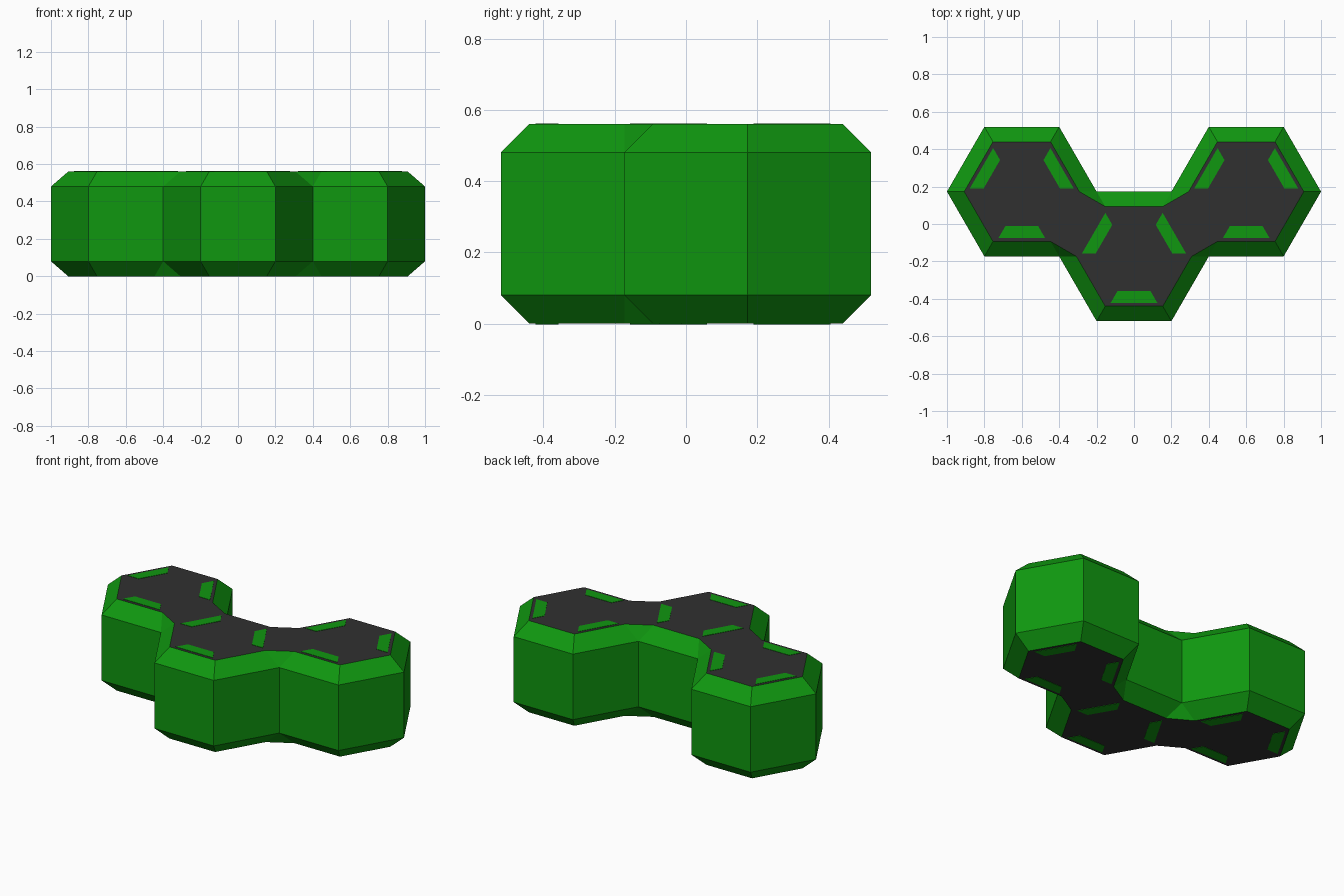
import bpy, bmesh, math
from mathutils import Vector

if "Cube" in bpy.data.objects:
    bpy.data.objects.remove(bpy.data.objects["Cube"])

RADIUS, HEIGHT, CHAMFER = 0.4, 0.56, 0.08
INSET_RADIUS = RADIUS - CHAMFER / math.cos(math.pi / 6)
STEP = RADIUS * math.cos(math.pi / 6) / 2
CENTRES = [Vector((-0.6, STEP, 0)), Vector((0, -STEP, 0)), Vector((0.6, STEP, 0))]
# Joined sides: (cell, its side, neighbour, neighbour's side)
JOINTS = [(0, 5, 1, 2), (1, 0, 2, 3)]
OPEN_SIDES = {(c, s) for c in range(3) for s in range(6)}
for a, sa, b, sb in JOINTS:
    OPEN_SIDES -= {(a, sa), (b, sb)}


def material(name, colour):
    mat = bpy.data.materials.new(name)
    mat.use_nodes = True
    mat.diffuse_color = colour
    mat.node_tree.nodes["Principled BSDF"].inputs["Base Color"].default_value = colour
    return mat


def make_object(name, bm, mats):
    mesh = bpy.data.meshes.new(name)
    bm.to_mesh(mesh)
    bm.free()
    for mat in mats:
        mesh.materials.append(mat)
    obj = bpy.data.objects.new(name, mesh)
    bpy.context.collection.objects.link(obj)
    return obj


def corner(cell, i, radius, z):
    angle = math.radians(60 * i)
    return CENTRES[cell] + Vector((radius * math.cos(angle), radius * math.sin(angle), z))


def add_face(bm, points, slot=0):
    bm.faces.new([bm.verts.new(p) for p in points]).material_index = slot


green = material("leaf green", (0.005, 0.31, 0.005, 1))
dark = material("charcoal", (0.03, 0.03, 0.03, 1))

# Body: three joined hexagonal cells with chamfered rims
bm = bmesh.new()
for c, s in sorted(OPEN_SIDES):
    low, high = CHAMFER, HEIGHT - CHAMFER
    add_face(bm, [corner(c, s, RADIUS, low), corner(c, s + 1, RADIUS, low),
                  corner(c, s + 1, RADIUS, high), corner(c, s, RADIUS, high)])

for cap, rim in ((HEIGHT, HEIGHT - CHAMFER), (0, CHAMFER)):
    for c in range(3):
        add_face(bm, [corner(c, i, INSET_RADIUS, cap) for i in range(6)], 1)
    for c, s in sorted(OPEN_SIDES):
        add_face(bm, [corner(c, s, RADIUS, rim), corner(c, s + 1, RADIUS, rim),
                      corner(c, s + 1, INSET_RADIUS, cap), corner(c, s, INSET_RADIUS, cap)])
    # Flat bridge and its two sloping end triangles at each joint
    for a, sa, b, sb in JOINTS:
        a0, a1 = (corner(a, sa + k, INSET_RADIUS, cap) for k in (0, 1))
        b0, b1 = (corner(b, sb + k, INSET_RADIUS, cap) for k in (0, 1))
        add_face(bm, [a0, b1, b0, a1], 1)
        add_face(bm, [corner(a, sa, RADIUS, rim), b1, a0])
        add_face(bm, [corner(a, sa + 1, RADIUS, rim), a1, b0])
bmesh.ops.remove_doubles(bm, verts=bm.verts, dist=0.0005)
bmesh.ops.recalc_face_normals(bm, faces=bm.faces)
make_object("hexagon_body", bm, [green, dark])

# Thin tapered marks beside every other edge, above and below
for name, z in (("top_marks", HEIGHT), ("bottom_marks", 0)):
    bm = bmesh.new()
    for centre in CENTRES:
        for degrees in (30, 150, 270):
            angle = math.radians(degrees)
            out = Vector((math.cos(angle), math.sin(angle), 0))
            along = Vector((-out.y, out.x, 0))
            base = centre + Vector((0, 0, z))
            add_face(bm, [base + out * d + along * w for d, w in
                          ((0.185, -0.088), (0.249, -0.125), (0.249, 0.125), (0.185, 0.088))])
    marks = make_object(name, bm, [green])
    plate = marks.modifiers.new("plate", "SOLIDIFY")
    plate.thickness = 0.004
    plate.offset = 0
